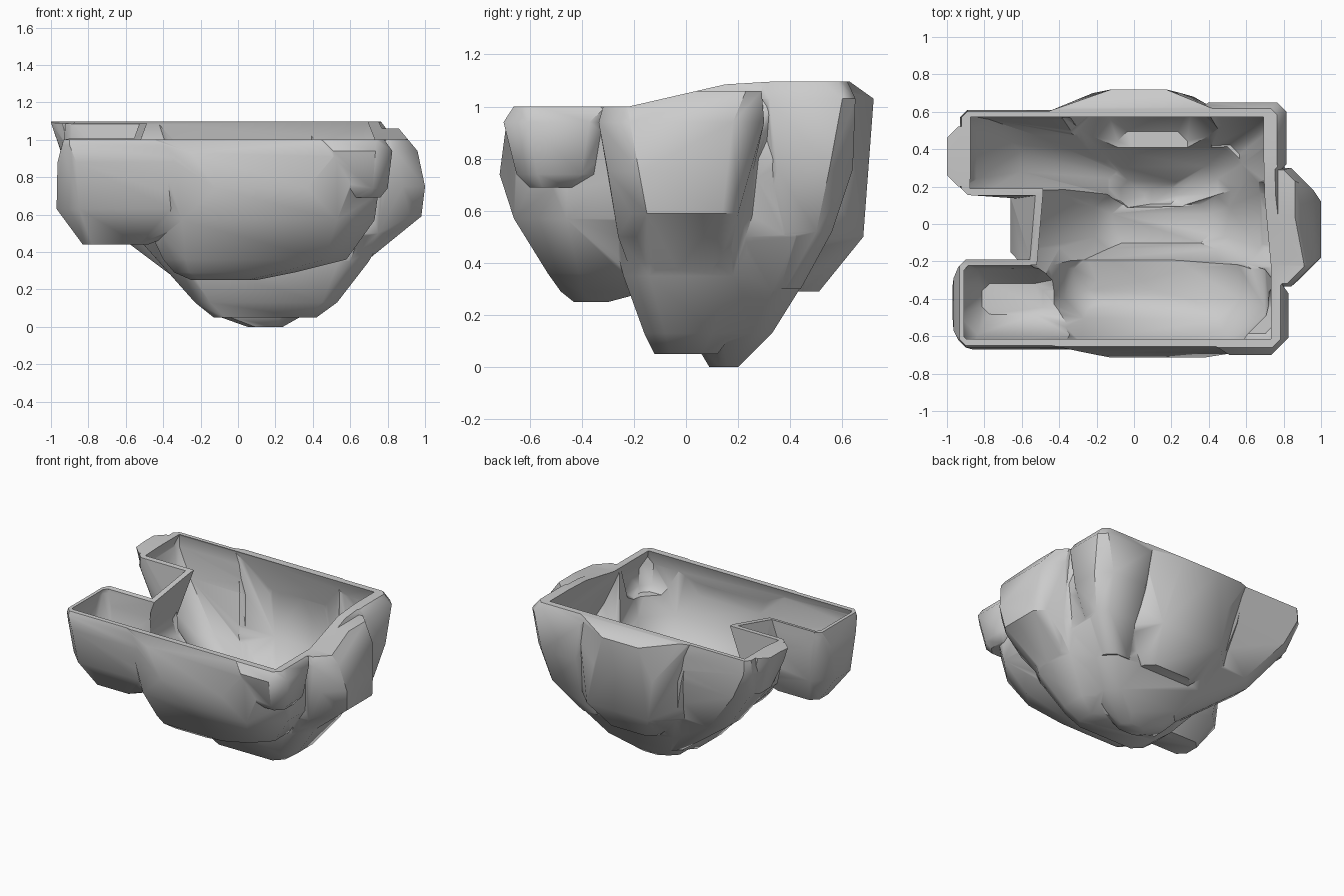
import bpy, bmesh

if "Cube" in bpy.data.objects:
    bpy.data.objects.remove(bpy.data.objects["Cube"])

WALL = 0.035


def new_object(name, bm):
    mesh = bpy.data.meshes.new(name)
    bmesh.ops.recalc_face_normals(bm, faces=bm.faces)
    bm.to_mesh(mesh)
    bm.free()
    ob = bpy.data.objects.new(name, mesh)
    bpy.context.collection.objects.link(ob)
    return ob


# One boulder: hull of stacked chamfered rectangles (z, x0, x1, y0, y1, chamfer)
def boulder(name, levels, top=None, inset=0.0):
    bm = bmesh.new()
    rings = list(levels)
    if top:
        rings.append((top,) + levels[-1][1:])
    for z, x0, x1, y0, y1, c in rings:
        for x, y in ((x0 + c, y0), (x1 - c, y0), (x1, y0 + c), (x1, y1 - c),
                     (x1 - c, y1), (x0 + c, y1), (x0, y1 - c), (x0, y0 + c)):
            bm.verts.new((x, y, z))
    res = bmesh.ops.convex_hull(bm, input=bm.verts)
    junk = {g for g in res["geom_interior"] + res["geom_unused"]
            if isinstance(g, bmesh.types.BMVert)}
    bmesh.ops.delete(bm, geom=list(junk), context='VERTS')
    bmesh.ops.recalc_face_normals(bm, faces=bm.faces)
    bm.normal_update()
    if inset:
        moves = [(v, v.normal.copy()) for v in bm.verts]
        for v, n in moves:
            if v.co.z > 1.3:
                n.z = 0
                v.co.z += 0.2
            v.co -= n * inset
    return new_object(name, bm)


# Straight or flared block between two matching closed outlines
def prism(name, lower, upper):
    bm = bmesh.new()
    a = [bm.verts.new(p) for p in lower]
    b = [bm.verts.new(p) for p in upper]
    bm.faces.new(a)
    bm.faces.new(b)
    for i in range(len(a)):
        j = (i + 1) % len(a)
        bm.faces.new((a[i], a[j], b[j], b[i]))
    return new_object(name, bm)


def boolean(ob, cutter, operation):
    mod = ob.modifiers.new("bool", 'BOOLEAN')
    mod.operation = operation
    mod.solver = 'EXACT'
    mod.object = cutter
    bpy.context.view_layer.update()
    deps = bpy.context.evaluated_depsgraph_get()
    mesh = bpy.data.meshes.new_from_object(ob.evaluated_get(deps))
    ob.modifiers.clear()
    ob.data = mesh
    bpy.data.objects.remove(cutter)


# Front rocks, rim at z = 1
front_arm = [(.44, -.83, -.48, -.5, -.3, .05), (.63, -.97, 0, -.62, -.21, .12),
             (.88, -.965, 0, -.67, -.19, .1), (.97, -.94, 0, -.66, -.19, .04),
             (1.0, -.93, 0, -.643, -.19, .03)]
front_belly = [(.25, -.25, .1, -.43, -.3, .05), (.29, -.34, .3, -.48, -.15, .08),
               (.36, -.4, .58, -.53, -.1, .12), (.57, -.5, .73, -.66, 0, .2),
               (.74, -.5, .75, -.715, 0, .38), (.93, -.5, .78, -.69, 0, .25),
               (1.0, -.5, .75, -.65, 0, .06)]
front_corner = [(.69, .55, .76, -.6, -.4, .05), (.74, .42, .8, -.65, -.32, .08),
                (.94, .42, .825, -.7, -.28, .09), (1.0, .4, .77, -.65, -.26, .03)]
# Deep rocks under the centre and the back
middle = [(.05, -.13, .42, -.12, .12, .06), (.13, -.23, .53, -.16, .18, .08),
          (.35, -.42, .7, -.24, .28, .1), (.58, -.63, .83, -.3, .32, .15),
          (.72, -.66, .84, -.32, .32, .17), (1.0, -.515, .8, -.33, .35, .02),
          (1.1, -.515, .74, -.33, .35, .02)]
back_deep = [(0, .05, .24, .09, .2, .04), (.05, -.09, .28, .06, .25, .05),
             (.13, -.15, .47, .07, .33, .08), (.29, -.3, .6, .08, .43, .1),
             (.5, -.42, .73, .1, .54, .12), (.8, -.48, .79, .12, .6, .1),
             (1.1, -.48, .74, .14, .6, .03)]
back_corner = [(.3, .35, .58, .2, .44, .06), (.52, .4, .74, .32, .56, .06),
               (.76, .35, .8, .26, .64, .09), (1.03, .35, .815, .27, .65, .05),
               (1.1, .3, .75, .27, .61, .03)]
back_belly = [(.29, -.1, .3, .2, .51, .06), (.5, -.35, .5, .1, .68, .18),
              (.8, -.5, .53, .1, .7, .28), (1.03, -.45, .5, .1, .72, .33),
              (1.1, -.5, .5, .1, .605, .05)]
back_arm = [(.12, -.15, .1, .1, .3, .05), (.48, -.63, .1, .17, .5, .1),
            (.8, -.87, .1, .15, .59, .08), (1.0, -.93, .1, .155, .61, .04),
            (1.1, -.92, .1, .155, .6, .03)]
# Bulges on the sides
right_bulge = [(.2, .3, .5, -.15, .12, .06), (.5, .45, .82, -.26, .2, .07),
               (.59, .45, .98, -.21, .2, .06), (.75, .45, 1.0, -.3, .24, .12),
               (.94, .45, .96, -.335, .3, .12), (1.06, .5, .86, -.3, .29, .06)]
arm_tip = [(.8, -.9, -.8, .28, .46, .03), (.98, -.96, -.8, .2, .52, .05),
           (1.09, -1.0, -.8, .2, .52, .06)]

# (levels, outer top height)
hollow = [(middle, 1.12), (front_belly, 1.011), (front_arm, 1.014), (front_corner, 1.017),
          (back_deep, 1.123), (back_belly, 1.112), (back_arm, 1.127), (back_corner, 1.116)]

# Outer rock and a thinner inner copy used as the cavity
shell = boulder("rock_basin", middle, 1.12)
cavity = boulder("cavity", middle, 1.4, WALL)
for i, (lv, top) in enumerate(hollow[1:], 1):
    boolean(shell, boulder("rock", lv, top), 'UNION')
    boolean(cavity, boulder("rock_inner", lv, 1.4 + i * .013, WALL), 'UNION')
boolean(shell, boulder("rock", right_bulge), 'UNION')
boolean(cavity, boulder("rock_inner", right_bulge, None, WALL), 'UNION')
boolean(shell, boulder("rock", arm_tip, 1.133), 'UNION')

# Notched opening, flaring below the rim, limits the cavity
rim = [(-.87, -.575), (.69, -.575), (.69, .57), (-.87, .57), (-.87, .19),
       (-.48, .19), (-.48, -.22), (-.87, -.22)]
flare = [(-1.4, -1.1), (1.25, -1.1), (1.25, 1.1), (-1.4, 1.1), (-1.4, .19),
         (-1.0, .19), (-1.0, -.22), (-1.4, -.22)]
boolean(cavity, prism("opening", [(x, y, -.3) for x, y in flare],
                      [(x, y, 1.105) for x, y in rim]), 'INTERSECT')

# Sloping rim cut, then hollow out
slope = [(-1, 1.0), (-.22, 1.0), (.15, 1.085), (.35, 1.097), (1, 1.097), (1, 3), (-1, 3)]
boolean(shell, prism("rim_cut", [(-2, y, z) for y, z in slope],
                     [(2, y, z) for y, z in slope]), 'DIFFERENCE')
boolean(shell, cavity, 'DIFFERENCE')

# Clean slivers and smooth
bm = bmesh.new()
bm.from_mesh(shell.data)
bmesh.ops.remove_doubles(bm, verts=bm.verts, dist=.002)
bm.to_mesh(shell.data)
bm.free()
bpy.context.view_layer.objects.active = shell
shell.select_set(True)
bpy.ops.object.shade_smooth_by_angle(angle=.75)
